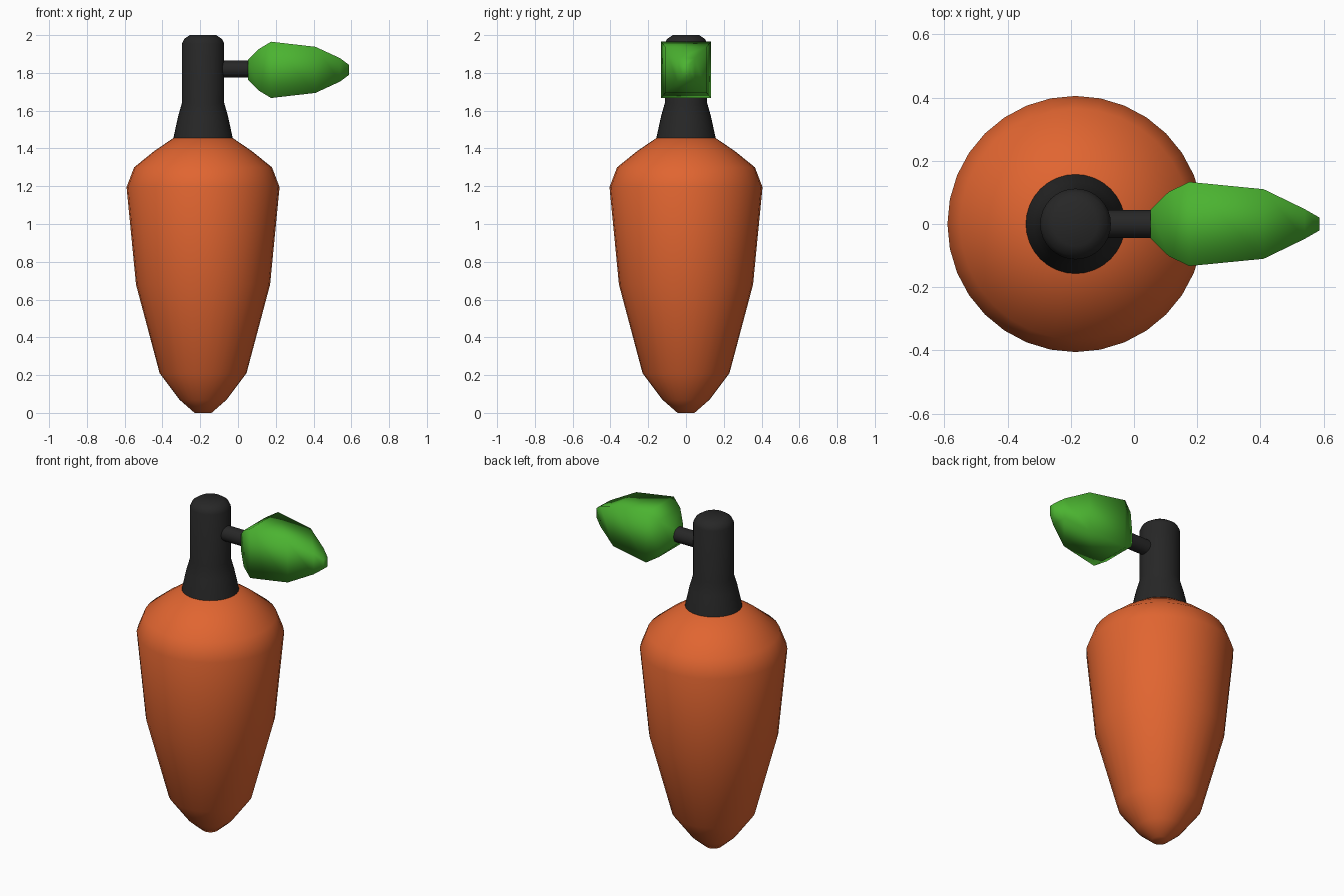
import bpy, bmesh, math
from mathutils import Vector

if "Cube" in bpy.data.objects:
    bpy.data.objects.remove(bpy.data.objects["Cube"])

CX = -0.185   # axis of the body and stem


def material(name, col):
    m = bpy.data.materials.new(name)
    m.diffuse_color = (*col, 1)
    m.use_nodes = True
    m.node_tree.nodes["Principled BSDF"].inputs["Base Color"].default_value = m.diffuse_color
    return m


def loft(name, rings, mat, angle):
    """Skin a list of vertex rings, cap both ends, shade smooth."""
    bm = bmesh.new()
    loops = [[bm.verts.new(p) for p in ring] for ring in rings]
    n = len(loops[0])
    for a, b in zip(loops, loops[1:]):
        for i in range(n):
            j = (i + 1) % n
            bm.faces.new((a[i], a[j], b[j], b[i]))
    bm.faces.new(loops[0])
    bm.faces.new(loops[-1])
    bmesh.ops.recalc_face_normals(bm, faces=bm.faces)
    me = bpy.data.meshes.new(name)
    bm.to_mesh(me)
    bm.free()
    ob = bpy.data.objects.new(name, me)
    bpy.context.collection.objects.link(ob)
    me.materials.append(mat)
    bpy.ops.object.select_all(action='DESELECT')
    ob.select_set(True)
    bpy.context.view_layer.objects.active = ob
    bpy.ops.object.shade_smooth_by_angle(angle=math.radians(angle))
    return ob


def lathe(name, profile, mat, sides=32):
    rings = [[(CX + r * math.cos(math.tau * i / sides),
               r * math.sin(math.tau * i / sides), z) for i in range(sides)]
             for r, z in profile]
    return loft(name, rings, mat, 50)


orange = material("orange", (0.75, 0.13, 0.03))
black = material("black", (0.02, 0.02, 0.02))
green = material("green", (0.07, 0.45, 0.03))

# Tapered root-shaped body
lathe("body", [(0.045, 0), (0.125, 0.07), (0.23, 0.21), (0.355, 0.68),
               (0.405, 1.195), (0.365, 1.30), (0.26, 1.385), (0.15, 1.46)], orange)

# Flared stem with rounded top
lathe("stem", [(0.157, 1.455), (0.132, 1.57), (0.112, 1.64), (0.112, 1.955),
               (0.10, 1.98), (0.07, 2.0)], black)

# Short side twig
ring = [(0.045 * math.cos(math.tau * i / 16), 1.82 + 0.045 * math.sin(math.tau * i / 16))
        for i in range(16)]
loft("twig", [[(x, y, z) for y, z in ring] for x in (-0.12, 0.07)], black, 50)

# Square-sectioned leaf: x, half width, half height
sections = [(0.052, 0.045, 0.052), (0.11, 0.102, 0.11), (0.175, 0.133, 0.149),
            (0.41, 0.11, 0.122), (0.54, 0.047, 0.062), (0.587, 0.02, 0.027)]
loft("leaf", [[(x, -w, 1.816 - h), (x, w, 1.816 - h), (x, w, 1.816 + h), (x, -w, 1.816 + h)]
              for x, w, h in sections], green, 100)
